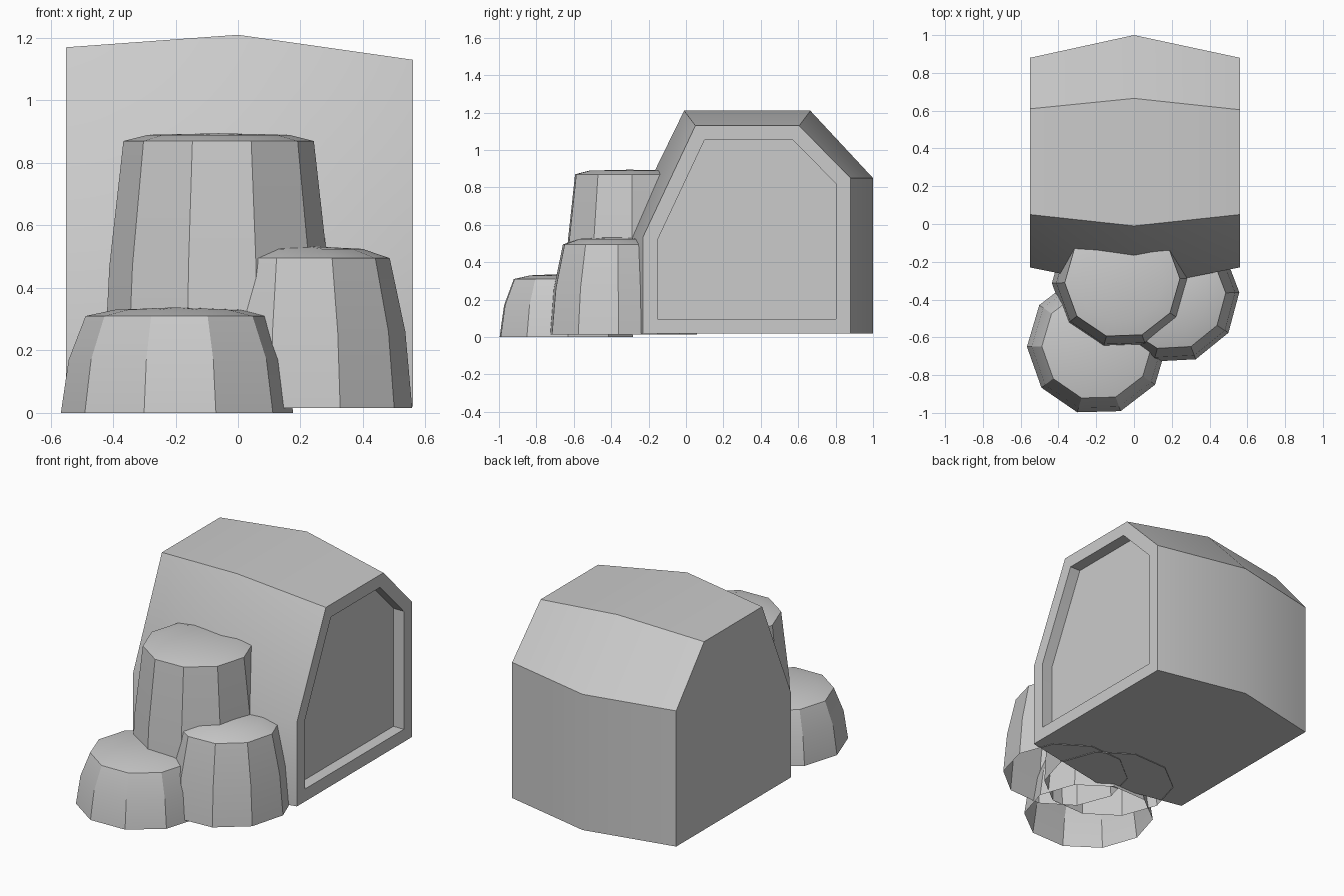
import bpy, bmesh, math

if "Cube" in bpy.data.objects:
    bpy.data.objects.remove(bpy.data.objects["Cube"])


def finish(bm, name):
    mesh = bpy.data.meshes.new(name)
    bm.to_mesh(mesh)
    bm.free()
    ob = bpy.data.objects.new(name, mesh)
    bpy.context.collection.objects.link(ob)
    bpy.ops.object.select_all(action='DESELECT')
    ob.select_set(True)
    bpy.context.view_layer.objects.active = ob
    bpy.ops.object.shade_smooth_by_angle(angle=math.radians(28))
    return ob


def skin(bm, a, b):
    n = len(a)
    for i in range(n):
        j = (i + 1) % n
        bm.faces.new((a[i], a[j], b[j], b[i]))


# Main block: (y, z) cross-sections lofted along x, bulging in the middle
sections = [
    (-0.55, [(-0.23, 0.02), (0.88, 0.02), (0.88, 0.85), (0.61, 1.17), (0.05, 1.17), (-0.23, 0.535)]),
    (0.0, [(-0.34, 0.02), (1.0, 0.02), (1.0, 0.85), (0.665, 1.21), (-0.01, 1.21), (-0.34, 0.535)]),
    (0.56, [(-0.23, 0.02), (0.88, 0.02), (0.88, 0.85), (0.605, 1.13), (0.05, 1.13), (-0.23, 0.535)]),
]
bm = bmesh.new()
rings = [[bm.verts.new((x, y, z)) for y, z in pts] for x, pts in sections]
for a, b in zip(rings, rings[1:]):
    skin(bm, a, b)
bm.faces.new(rings[0])
panel = bm.faces.new(rings[-1])
bmesh.ops.recalc_face_normals(bm, faces=bm.faces)
# Recessed panel on the right side
bmesh.ops.inset_individual(bm, faces=[panel], thickness=0.077, use_even_offset=True)
bmesh.ops.inset_individual(bm, faces=[panel], thickness=0.0, depth=-0.07)
finish(bm, "main_block")


# Ten-sided tapered columns with a shallow domed top and open bottom
def column(name, center, profile, turn, sides=10):
    bm = bmesh.new()
    rings = []
    for r, z in profile[:-1]:
        angles = [math.radians(turn) + 2 * math.pi * i / sides for i in range(sides)]
        rings.append([bm.verts.new((center[0] + r * math.cos(t),
                                    center[1] + r * math.sin(t), z)) for t in angles])
    for a, b in zip(rings, rings[1:]):
        skin(bm, a, b)
    tip = bm.verts.new((*center, profile[-1][1]))
    top = rings[-1]
    for i in range(sides):
        bm.faces.new((top[i], top[(i + 1) % sides], tip))
    return finish(bm, name)


column("low_column", (-0.195, -0.64),
       [(0.372, 0.0), (0.347, 0.17), (0.293, 0.31), (0.2, 0.33), (0, 0.338)], 1.5)
column("middle_column", (0.198, -0.38),
       [(0.36, 0.015), (0.338, 0.26), (0.288, 0.495), (0.2, 0.525), (0, 0.535)], 3)
column("tall_column", (-0.062, -0.30),
       [(0.373, 0.015), (0.35, 0.47), (0.305, 0.87), (0.225, 0.89), (0, 0.895)], 2)
